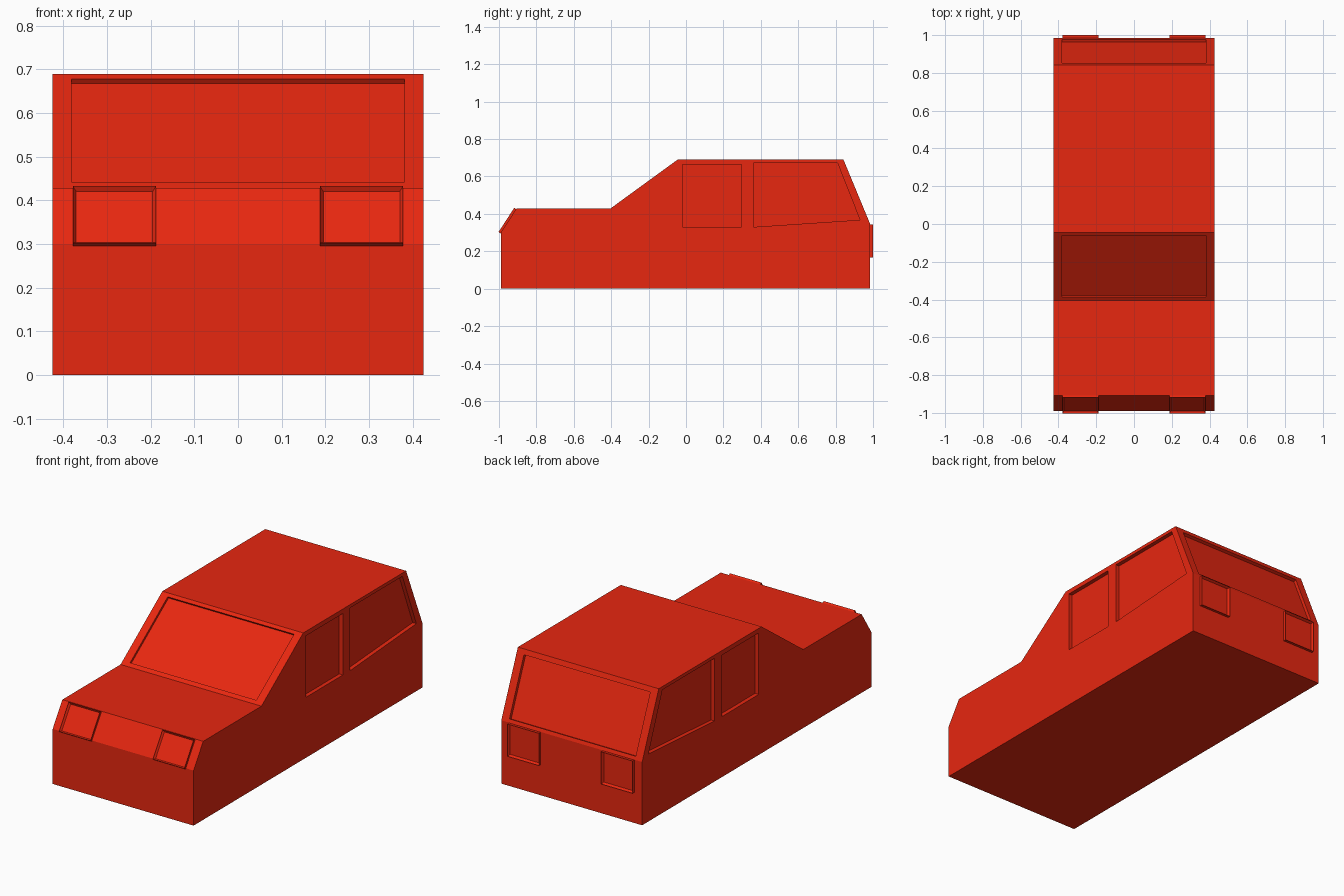
import bpy, bmesh
from mathutils import Vector

if "Cube" in bpy.data.objects:
    bpy.data.objects.remove(bpy.data.objects["Cube"])

red = bpy.data.materials.new("red_paint")
red.diffuse_color = (0.8, 0.02, 0.005, 1)
red.use_nodes = True
red.node_tree.nodes["Principled BSDF"].inputs["Base Color"].default_value = red.diffuse_color
HALF = 0.425


def add_object(name, bm):
    bmesh.ops.recalc_face_normals(bm, faces=bm.faces[:])
    mesh = bpy.data.meshes.new(name)
    bm.to_mesh(mesh)
    bm.free()
    mesh.materials.append(red)
    obj = bpy.data.objects.new(name, mesh)
    bpy.context.collection.objects.link(obj)
    return obj


def prism(bm, points, offset):
    """Closed prism from a polygon swept by offset; returns the far face."""
    near = [bm.verts.new(p) for p in points]
    far = [bm.verts.new(Vector(p) + offset) for p in points]
    n = len(points)
    bm.faces.new(near[::-1])
    for i in range(n):
        j = (i + 1) % n
        bm.faces.new((near[i], near[j], far[j], far[i]))
    return bm.faces.new(far)


def rect(x0, x1, low, high):
    """Rectangle spanning x0..x1 between two (y, z) points."""
    return [(x0, *low), (x1, *low), (x1, *high), (x0, *high)]


def lerp(a, b, z):
    """(y, z) point at height z on the profile edge a-b."""
    t = (z - a[1]) / (b[1] - a[1])
    return (a[0] + (b[0] - a[0]) * t, z)


# Side profile of the body (y, z)
profile = [(-0.99, 0), (-0.99, 0.30), (-0.907, 0.428), (-0.405, 0.428),
           (-0.045, 0.69), (0.842, 0.69), (0.985, 0.345), (0.985, 0)]
bm = bmesh.new()
prism(bm, [(-HALF, y, z) for y, z in profile], Vector((2 * HALF, 0, 0)))
body = add_object("car_body", bm)

# Window recess cutters
bm = bmesh.new()


def recess(points, normal, depth):
    n = Vector(normal).normalized()
    prism(bm, [Vector(p) + n * 0.03 for p in points], -n * (0.03 + depth))


recess(rect(-0.381, 0.381, lerp(profile[3], profile[4], 0.442),
            lerp(profile[3], profile[4], 0.678)), (0, -0.262, 0.36), 0.012)
recess(rect(-0.381, 0.381, lerp(profile[5], profile[6], 0.362),
            lerp(profile[5], profile[6], 0.664)), (0, 0.345, 0.143), 0.017)
side_windows = [[(-0.02, 0.33), (0.297, 0.33), (0.297, 0.665), (-0.02, 0.665)],
                [(0.36, 0.33), (0.93, 0.368), (0.81, 0.672), (0.36, 0.672)]]
for s in (-1, 1):
    for win in side_windows:
        recess([(s * HALF, y, z) for y, z in win], (s, 0, 0), 0.022)
cutter = add_object("window_cutter", bm)
cutter.hide_render = True
cutter.hide_set(True)
cut = body.modifiers.new("windows", 'BOOLEAN')
cut.operation = 'DIFFERENCE'
cut.solver = 'EXACT'
cut.object = cutter


# Raised lamp frames with a sunken lens, mirrored to both sides
def lamp(name, low, high, normal, height):
    n = Vector(normal).normalized()
    bm = bmesh.new()
    points = [Vector(p) - n * 0.002 for p in rect(0.188, 0.378, low, high)]
    face = prism(bm, points, n * (height + 0.002))
    bmesh.ops.recalc_face_normals(bm, faces=bm.faces[:])
    bmesh.ops.inset_region(bm, faces=[face], thickness=0.0105)
    bmesh.ops.translate(bm, verts=face.verts[:], vec=-n * (height - 0.001))
    obj = add_object(name, bm)
    obj.modifiers.new("both_sides", 'MIRROR')


lamp("headlights", lerp(profile[1], profile[2], 0.2965),
     lerp(profile[1], profile[2], 0.426), (0, -0.128, 0.083), 0.012)
lamp("tail_lights", (0.985, 0.167), (0.985, 0.343), (0, 1, 0), 0.015)
